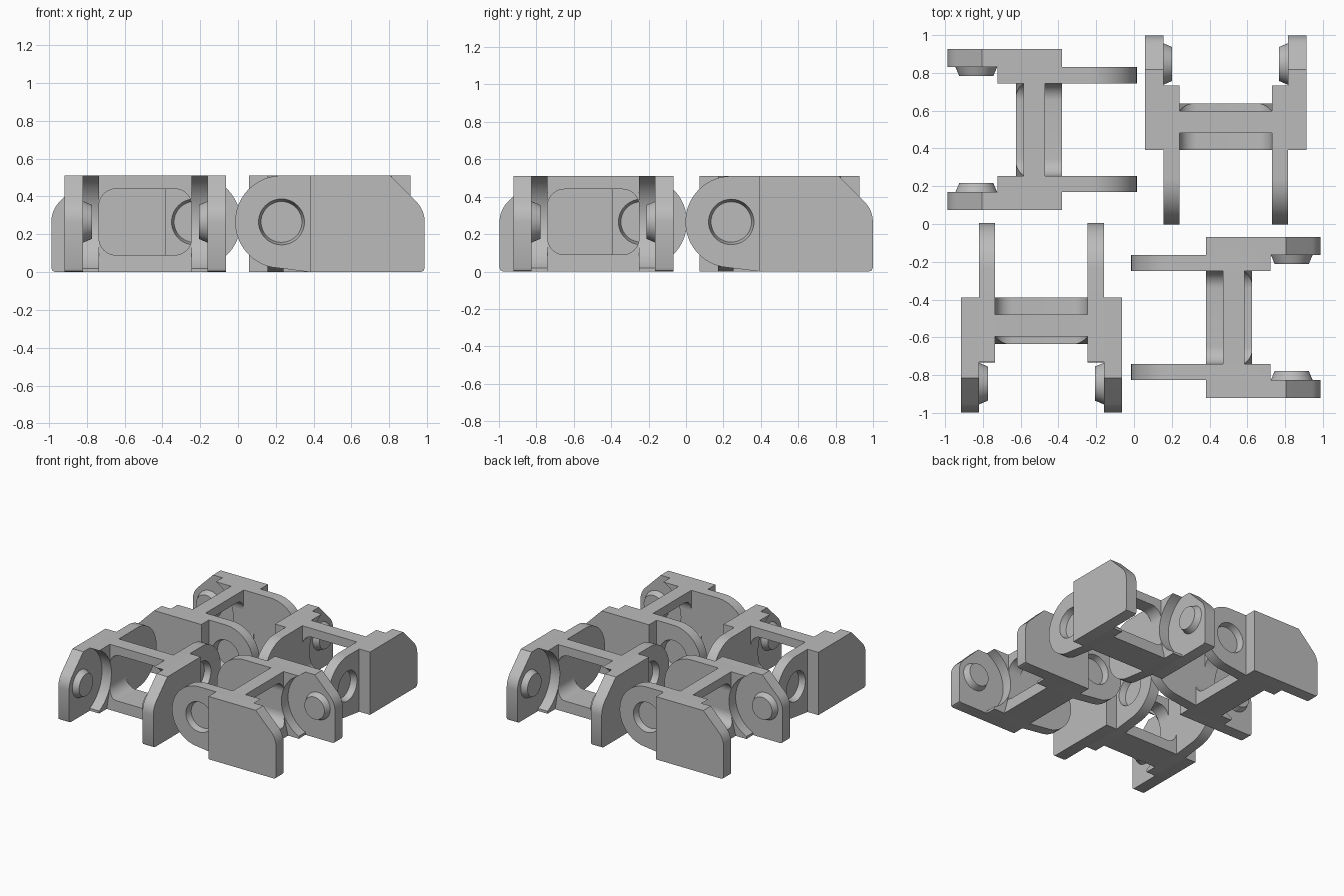
import bpy, bmesh, math
from mathutils import Matrix, Vector

if "Cube" in bpy.data.objects:
    bpy.data.objects.remove(bpy.data.objects["Cube"])

grey = bpy.data.materials.new("grey plastic")
grey.diffuse_color = (0.5, 0.5, 0.5, 1)
grey.use_nodes = True
grey.node_tree.nodes["Principled BSDF"].inputs["Base Color"].default_value = grey.diffuse_color

PIN = (0.835, 0.265)      # pin axis (x, z)
EYE = (0.23, 0.265)       # ring axis (x, z)
CLEAR = 0.27              # clearance radius around the pin
IN, MID, OUT = 0.245, 0.33, 0.427   # cheek and plate offsets from the middle


def arc(c, r, a0, a1, n):
    return [(c[0] + r * math.cos(math.radians(a0 + (a1 - a0) * i / n)),
             c[1] + r * math.sin(math.radians(a0 + (a1 - a0) * i / n))) for i in range(n + 1)]


def clear_x(z):
    return PIN[0] - math.sqrt(CLEAR ** 2 - (z - PIN[1]) ** 2)


def new_mesh(name, bm):
    bmesh.ops.recalc_face_normals(bm, faces=bm.faces)
    me = bpy.data.meshes.new(name)
    bm.to_mesh(me)
    bm.free()
    me.materials.append(grey)
    return me


def prism(name, pts, a, b, place):
    """Extrude a profile between a and b; place maps (p, q, depth) to a point."""
    bm = bmesh.new()
    lo = [bm.verts.new(place(p, q, a)) for p, q in pts]
    hi = [bm.verts.new(place(p, q, b)) for p, q in pts]
    bm.faces.new(lo)
    bm.faces.new(hi)
    n = len(pts)
    for i in range(n):
        bm.faces.new((lo[i], lo[(i + 1) % n], hi[(i + 1) % n], hi[i]))
    return new_mesh(name, bm)


def cone(name, c, y0, y1, r0, r1):
    bm = bmesh.new()
    m = Matrix.Translation((c[0], (y0 + y1) / 2, c[1]))
    turn = Matrix.Rotation(math.radians(-90 if y1 > y0 else 90), 4, 'X')
    bmesh.ops.create_cone(bm, cap_ends=True, segments=48, radius1=r0, radius2=r1,
                          depth=abs(y1 - y0), matrix=m @ turn)
    return new_mesh(name, bm)


def dimple(me, cutter_me):
    """Sink the socket into a cheek and return the finished mesh."""
    ob = bpy.data.objects.new("blank", me)
    cut = bpy.data.objects.new("socket_cutter", cutter_me)
    cut.hide_render = True
    for o in (ob, cut):
        bpy.context.collection.objects.link(o)
    mod = ob.modifiers.new("socket", 'BOOLEAN')
    mod.object, mod.operation, mod.solver = cut, 'DIFFERENCE', 'EXACT'
    dg = bpy.context.evaluated_depsgraph_get()
    out = bpy.data.meshes.new_from_object(ob.evaluated_get(dg))
    for o in (ob, cut):
        bpy.data.objects.remove(o)
    return out


# Cheek: rounded ring end, body, concave pocket around the pin
cheek = arc(EYE, 0.245, 90, 258, 32) + [(0.38, 0), (0.722, 0)]
a = math.degrees(math.asin(0.245 / CLEAR))
cheek += arc(PIN, CLEAR, 180 + a, 180 - a, 28)

# Plate: bevelled top corner running into a rounded nose
plate = [(0.38, 0), (0.967, 0), (0.981, 0.006), (0.987, 0.02)]
plate += arc(PIN, 0.152, 0, 45, 10) + [(0.805, 0.51), (0.38, 0.51)]

# Cross bars with filleted corners
R = 0.09
floor_bar = [(-IN, 0), (IN, 0)] + arc((IN - R, 0.18), R, 0, -90, 10) \
    + arc((R - IN, 0.18), R, -90, -180, 10)
top_bar = [(-IN, 0.51), (IN, 0.51)] + arc((IN - R, 0.35), R, 0, 90, 10) \
    + arc((R - IN, 0.35), R, 90, 180, 10)


def bar_place(end):
    def place(y, z, x):
        return Vector((min(x, clear_x(z)) if x == end and 0.05 < z < 0.48 else x, y, z))
    return place


def side_place(x, z, y):
    return Vector((x, y, z))


parts = [prism("floor_bar", floor_bar, 0.38, 0.625, bar_place(0.625)),
         prism("top_bar", top_bar, 0.47, 0.585, bar_place(0.585))]
for side, s in (("left", 1), ("right", -1)):
    body = prism(side + "_ring_cheek", cheek, s * IN, s * MID, side_place)
    socket = cone("socket", EYE, s * (MID - 0.05), s * (MID + 0.01), 0.108, 0.124)
    body = dimple(body, socket)
    body.name = side + "_ring_cheek"
    parts += [body,
              prism(side + "_outer_plate", plate, s * MID, s * OUT, side_place),
              cone(side + "_pin", PIN, s * MID, s * (MID - 0.047), 0.11, 0.09)]

# Four identical links, each turned a quarter
for i, (dx, dy) in enumerate(((0, -0.495), (0.485, 0.012), (0, 0.5), (-0.49, -0.01))):
    m = Matrix.Translation((dx, dy, 0)) @ Matrix.Rotation(math.pi / 2 * i, 4, 'Z')
    for me in parts:
        ob = bpy.data.objects.new(f"link_{i + 1}_{me.name.split('.')[0]}", me)
        bpy.context.collection.objects.link(ob)
        ob.matrix_world = m

# Smooth the curved walls, keep edges sharp
bpy.ops.object.select_all(action='DESELECT')
for me in parts:
    me.shade_smooth()
    me.set_sharp_from_angle(angle=math.radians(30))
